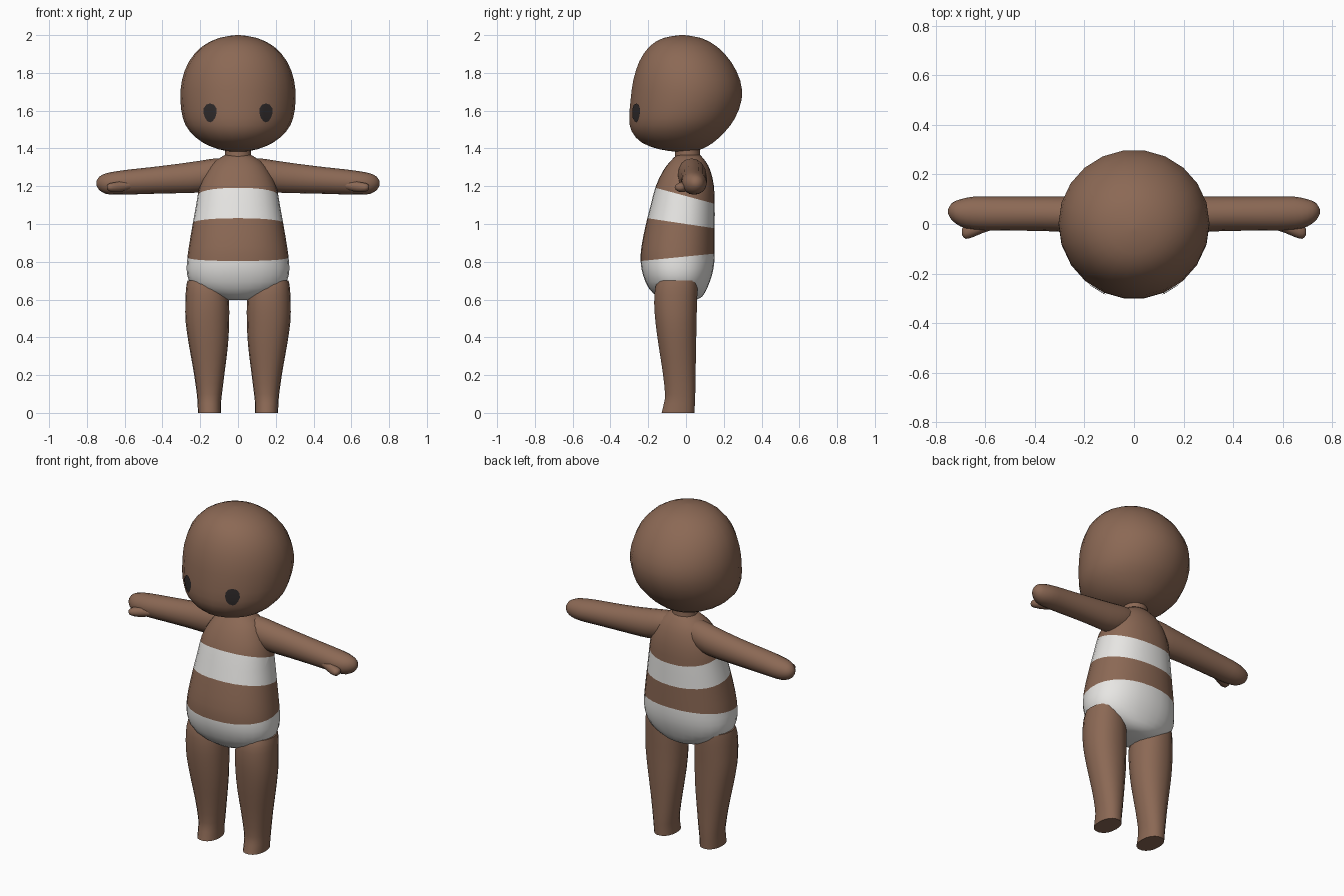
import bpy, bmesh, math
from mathutils import Vector
from mathutils.bvhtree import BVHTree

if "Cube" in bpy.data.objects:
    bpy.data.objects.remove(bpy.data.objects["Cube"])


def material(name, rgb):
    m = bpy.data.materials.new(name)
    m.diffuse_color = (*rgb, 1)
    m.use_nodes = True
    m.node_tree.nodes["Principled BSDF"].inputs["Base Color"].default_value = m.diffuse_color
    return m


SKIN = material("brown_skin", (0.26, 0.14, 0.09))
WHITE = material("white_cloth", (0.80, 0.79, 0.77))
DARK = material("dark_eye", (0.028, 0.023, 0.023))


def smooth_rings(rings, sub):
    """Catmull-Rom interpolation between the cross-sections."""
    out = []
    for i in range(len(rings) - 1):
        p0, p1 = rings[max(i - 1, 0)], rings[i]
        p2, p3 = rings[i + 1], rings[min(i + 2, len(rings) - 1)]
        for k in range(sub):
            t = k / sub
            out.append([0.5 * (2 * b + (c - a) * t + (2 * a - 5 * b + 4 * c - d) * t * t
                               + (3 * b - a - 3 * c + d) * t ** 3)
                        for a, b, c, d in zip(p0, p1, p2, p3)])
    return out + [list(rings[-1])]


def loft(rings, axis="z", n=20, power=2.0, sub=2, side=1):
    """Rings are (position, a_min, a_max, b_min, b_max) across the axis."""
    bm = bmesh.new()
    loops = []
    for p, a0, a1, b0, b1 in smooth_rings(rings, sub):
        loop = []
        for i in range(n):
            t = 2 * math.pi * i / n
            c, s = math.cos(t), math.sin(t)
            a = (a0 + a1) / 2 + (a1 - a0) / 2 * math.copysign(abs(c) ** (2 / power), c)
            b = (b0 + b1) / 2 + (b1 - b0) / 2 * math.copysign(abs(s) ** (2 / power), s)
            co = (a, b, p) if axis == "z" else (p, a, b)
            loop.append(bm.verts.new((co[0] * side, co[1], co[2])))
        loops.append(loop)
    for l0, l1 in zip(loops, loops[1:]):
        for i in range(n):
            j = (i + 1) % n
            bm.faces.new((l0[i], l0[j], l1[j], l1[i]))
    bm.faces.new(loops[0])
    bm.faces.new(loops[-1])
    bmesh.ops.recalc_face_normals(bm, faces=bm.faces)
    return bm


def finish(name, bm, *mats, angle=55):
    me = bpy.data.meshes.new(name)
    bm.to_mesh(me)
    bm.free()
    ob = bpy.data.objects.new(name, me)
    bpy.context.collection.objects.link(ob)
    for m in mats:
        me.materials.append(m)
    bpy.ops.object.select_all(action="DESELECT")
    ob.select_set(True)
    bpy.context.view_layer.objects.active = ob
    bpy.ops.object.shade_smooth_by_angle(angle=math.radians(angle))
    return ob


# Head, with a flatter face and rounded chin
head = loft([
    (2.0, -.01, .01, -.03, -.01), (1.985, -.10, .10, -.12, .08),
    (1.94, -.19, .19, -.195, .165), (1.86, -.26, .26, -.25, .24),
    (1.76, -.297, .297, -.282, .29), (1.66, -.305, .305, -.296, .298),
    (1.56, -.292, .292, -.303, .262), (1.49, -.255, .255, -.29, .21),
    (1.43, -.185, .185, -.235, .145), (1.395, -.10, .10, -.14, .08),
    (1.382, -.03, .03, -.05, .02)], n=22)
tree = BVHTree.FromBMesh(head)
finish("head", head, SKIN)

# Eyes: thin egg-shaped plates that follow the face
for side, label in ((-1, "right"), (1, "left")):
    bm = bmesh.new()

    def on_face(x, z):
        hit = tree.ray_cast(Vector((x, -1, z)), Vector((0, 1, 0)))[0]
        return bm.verts.new((x, hit.y - 0.005, z))

    cx, cz, n = 0.148 * side, 1.588, 12
    centre, prev = on_face(cx, cz), None
    for r in (0.33, 0.67, 1.0):
        ring = []
        for i in range(n):
            t = 2 * math.pi * i / n
            width = 0.035 + 0.007 * math.sin(t)
            ring.append(on_face(cx + r * width * math.cos(t), cz + r * 0.05 * math.sin(t)))
        for i in range(n):
            j = (i + 1) % n
            if prev:
                bm.faces.new((prev[i], ring[i], ring[j], prev[j]))
            else:
                bm.faces.new((centre, ring[i], ring[j]))
        prev = ring
    finish("eye_" + label, bm, DARK)

# Neck
finish("neck", loft([(1.30, -.08, .08, -.07, .09), (1.36, -.07, .07, -.058, .075),
                     (1.43, -.07, .07, -.058, .075)], n=16), SKIN)

# Torso, cut along tilted planes into chest band and briefs
torso = loft([
    (1.365, -.07, .07, -.05, .075), (1.33, -.125, .125, -.085, .105),
    (1.28, -.165, .165, -.122, .13), (1.20, -.203, .203, -.16, .148),
    (1.10, -.222, .222, -.187, .152), (1.0, -.24, .24, -.212, .152),
    (.88, -.26, .26, -.236, .152), (.80, -.27, .27, -.24, .15),
    (.73, -.269, .269, -.228, .138), (.66, -.235, .235, -.197, .112),
    (.615, -.14, .14, -.15, .085), (.598, -.06, .06, -.10, .05)],
    n=28, power=2.2)
# Each edge is (height at y = 0, slope along y)
edges = {"band_top": (1.148, -.27), "band_low": (1.0, -.15), "briefs_top": (.828, .10)}
for h, slope in edges.values():
    bmesh.ops.bisect_plane(torso, geom=torso.verts[:] + torso.edges[:] + torso.faces[:],
                           plane_co=(0, 0, h), plane_no=(0, -slope, 1))


def below(c, edge):
    h, slope = edges[edge]
    return c.z < h + slope * c.y


for f in torso.faces:
    c = f.calc_center_median()
    band = below(c, "band_top") and not below(c, "band_low")
    f.material_index = int(band or below(c, "briefs_top"))
finish("torso", torso, SKIN, WHITE)

# Limbs, one of each per side
for side, label in ((-1, "right"), (1, "left")):
    leg = loft([
        (.70, .07, .268, -.15, .06), (.66, .055, .275, -.165, .062),
        (.58, .047, .279, -.17, .06), (.48, .047, .277, -.163, .057),
        (.36, .053, .26, -.147, .055), (.22, .07, .235, -.125, .052),
        (.10, .085, .218, -.112, .05), (.05, .09, .214, -.118, .048),
        (0, .09, .212, -.13, .046)], n=18, power=2.2, side=side)
    finish("leg_" + label, leg, SKIN)

    arm = loft([
        (.04, -.04, .09, 1.22, 1.345), (.12, -.045, .105, 1.185, 1.347),
        (.20, -.04, .11, 1.167, 1.335), (.32, -.03, .11, 1.163, 1.318),
        (.45, -.027, .11, 1.16, 1.302), (.58, -.026, .11, 1.156, 1.288),
        (.65, -.022, .11, 1.155, 1.278), (.70, -.01, .10, 1.16, 1.268),
        (.735, .015, .085, 1.18, 1.25), (.75, .04, .06, 1.205, 1.225)],
        axis="x", n=16, side=side)
    finish("arm_" + label, arm, SKIN)

    thumb = loft([
        (.56, -.02, .03, 1.185, 1.23), (.61, -.036, .02, 1.172, 1.228),
        (.65, -.053, .01, 1.168, 1.222), (.68, -.06, 0, 1.172, 1.216),
        (.694, -.045, -.02, 1.185, 1.205)], axis="x", n=10, side=side)
    finish("thumb_" + label, thumb, SKIN)
